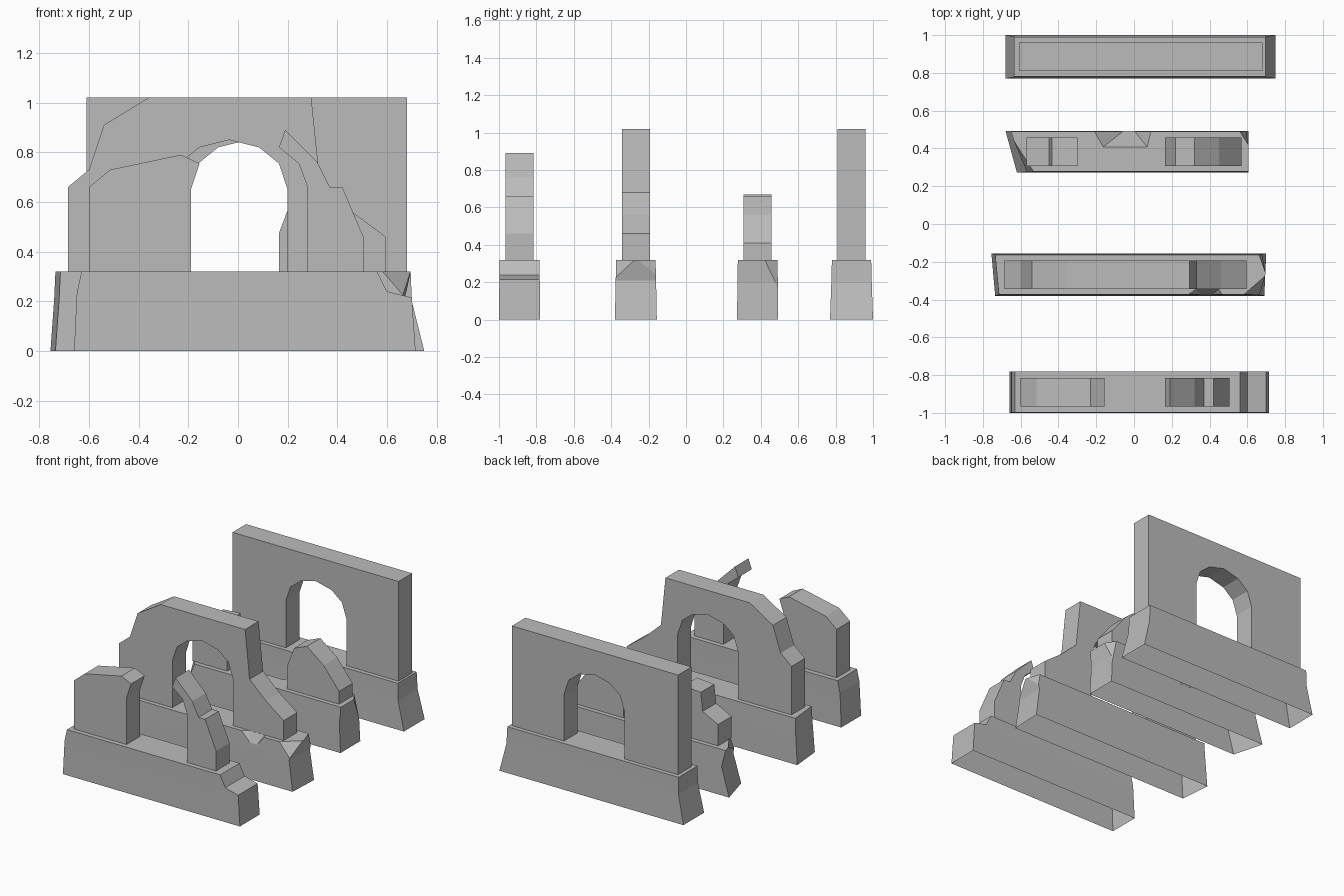
import bpy, bmesh
from mathutils import Vector

cube = bpy.data.objects.get("Cube")
if cube:
    bpy.data.objects.remove(cube, do_unlink=True)

stone = bpy.data.materials.new("grey stone")
stone.use_nodes = True
GREY = (0.5, 0.5, 0.5, 1)
stone.diffuse_color = GREY
stone.node_tree.nodes["Principled BSDF"].inputs["Base Color"].default_value = GREY

TOP = 0.32          # top of every plinth
HALF = 0.075        # half thickness of the walls
# One half of the arch, from springing to crown, relative to its centre
ARCH = [(0.235, TOP), (0.235, 0.65), (0.2, 0.755), (0.12, 0.82), (0, 0.85)]


def finish(name, bm):
    bmesh.ops.recalc_face_normals(bm, faces=bm.faces)
    mesh = bpy.data.meshes.new(name)
    bm.to_mesh(mesh)
    bm.free()
    mesh.materials.append(stone)
    obj = bpy.data.objects.new(name, mesh)
    bpy.context.collection.objects.link(obj)
    return obj


def wall(name, y, outline):
    """Extrude an x-z outline through the wall thickness."""
    bm = bmesh.new()
    face = bm.faces.new([bm.verts.new((x, y - HALF, z)) for x, z in outline])
    ext = bmesh.ops.extrude_face_region(bm, geom=[face])
    moved = [v for v in ext["geom"] if isinstance(v, bmesh.types.BMVert)]
    bmesh.ops.translate(bm, verts=moved, vec=(0, 2 * HALF, 0))
    return finish(name, bm)


def arch_at(cx):
    """Arch opening from its right jamb over the crown to its left jamb."""
    return [(cx + x, z) for x, z in ARCH] + [(cx - x, z) for x, z in ARCH[-2::-1]]


def plinth(name, y, levels, slant=(0, 0), cuts=(), wedge=None):
    """Loft rectangles (z, left x, right x, half depth), then break corners off."""
    bm = bmesh.new()
    rings = []
    for z, x0, x1, d in levels:
        corners = [(x0 + slant[0], -d), (x1 + slant[1], -d), (x1, d), (x0, d)]
        rings.append([bm.verts.new((x, y + dy, z)) for x, dy in corners])
    for a, b in zip(rings, rings[1:]):
        for i in range(4):
            j = (i + 1) % 4
            bm.faces.new((a[i], a[j], b[j], b[i]))
    bm.faces.new(rings[0][::-1])
    bm.faces.new(rings[-1])
    middle = Vector((0, y, 0.1))
    for points in cuts:
        a, b, c = map(Vector, points)
        normal = (b - a).cross(c - a)
        if normal.dot(middle - a) > 0:
            normal.negate()
        geom = bm.verts[:] + bm.edges[:] + bm.faces[:]
        cut = bmesh.ops.bisect_plane(bm, geom=geom, plane_co=a, plane_no=normal,
                                     clear_outer=True)
        rim = [e for e in cut["geom_cut"] if isinstance(e, bmesh.types.BMEdge)]
        bmesh.ops.holes_fill(bm, edges=rim)
    obj = finish(name, bm)

    # Chip broken out of the upper edge
    if wedge:
        cutter_bm = bmesh.new()
        for p in wedge:
            cutter_bm.verts.new(p)
        bmesh.ops.convex_hull(cutter_bm, input=cutter_bm.verts)
        cutter = finish(name + "_cutter", cutter_bm)
        cutter.hide_render = True
        mod = obj.modifiers.new("chip", "BOOLEAN")
        mod.operation, mod.solver, mod.object = "DIFFERENCE", "EXACT", cutter
        graph = bpy.context.evaluated_depsgraph_get()
        obj.data = bpy.data.meshes.new_from_object(obj.evaluated_get(graph))
        obj.modifiers.clear()
        bpy.data.objects.remove(cutter, do_unlink=True)

    # Plinths are hollow underneath
    bm = bmesh.new()
    bm.from_mesh(obj.data)
    under = [f for f in bm.faces if all(v.co.z < 0.001 for v in f.verts)]
    bmesh.ops.delete(bm, geom=under, context="FACES")
    bm.to_mesh(obj.data)
    bm.free()


# Front ruin: two separate stumps on a plinth with a broken end
Y1 = -0.89
plinth("front_plinth", Y1, [(0, -0.66, 0.715, 0.11), (0.215, -0.65, 0.70, 0.108),
                            (0.24, -0.648, 0.60, 0.108), (TOP, -0.63, 0.56, 0.108)])
wall("front_left_stump", Y1, [(-0.6, TOP), (-0.6, 0.66), (-0.515, 0.73), (-0.23, 0.79),
                              (-0.155, 0.755), (-0.19, 0.65), (-0.19, TOP)])
wall("front_right_stump", Y1, [(0.28, TOP), (0.28, 0.66), (0.245, 0.755), (0.165, 0.82),
                               (0.19, 0.89), (0.32, 0.76), (0.37, 0.66), (0.42, 0.66),
                               (0.505, 0.46), (0.505, TOP)])

# Second ruin: the arch survives, the shoulders have crumbled
Y2 = -0.268
plinth("second_plinth", Y2, [(0, -0.755, 0.70, 0.112), (0.21, -0.74, 0.67, 0.108),
                             (TOP, -0.735, 0.70, 0.105)], slant=(0.02, -0.01),
       cuts=[[(0.58, -0.375, TOP), (0.70, -0.27, TOP), (0.67, -0.375, 0.22)],
             [(0.66, -0.155, TOP), (0.70, -0.27, TOP), (0.68, -0.155, 0.22)]],
       wedge=[(0.23, -0.4, 0.34), (0.5, -0.4, 0.34), (0.46, -0.335, 0.34),
              (0.32, -0.335, 0.34), (0.38, -0.4, 0.2)])
wall("second_arch_wall", Y2, [(-0.685, TOP), (-0.685, 0.66), (-0.6, 0.73), (-0.54, 0.91),
                              (-0.36, 1.02), (0.295, 1.02), (0.33, 0.68), (0.46, 0.56),
                              (0.595, 0.46), (0.595, TOP)] + arch_at(-0.035))

# Third ruin: low remains on a chipped, slanting plinth
Y3 = 0.383
plinth("third_plinth", Y3, [(0, -0.68, 0.605, 0.11), (0.2, -0.62, 0.595, 0.108),
                            (TOP, -0.65, 0.605, 0.106)], slant=(0.06, 0),
       cuts=[[(-0.53, 0.275, TOP), (-0.61, 0.4, TOP), (-0.58, 0.275, 0.2)],
             [(0.56, 0.49, TOP), (0.605, 0.42, TOP), (0.6, 0.49, 0.15)]],
       wedge=[(-0.25, 0.52, 0.34), (0.11, 0.52, 0.34), (0.08, 0.395, 0.34),
              (-0.18, 0.395, 0.34), (-0.02, 0.52, 0.15)])
wall("third_left_stump", Y3, [(-0.57, TOP), (-0.57, 0.47), (-0.45, 0.53), (-0.435, 0.66),
                              (-0.3, 0.67), (-0.3, TOP)])
wall("third_right_stump", Y3, [(0.165, TOP), (0.165, 0.475), (0.22, 0.62), (0.32, 0.66),
                               (0.45, 0.56), (0.57, 0.41), (0.57, TOP)])

# Rear wall: intact
Y4 = 0.885
plinth("rear_plinth", Y4, [(0, -0.68, 0.75, 0.115), (0.2, -0.637, 0.70, 0.108),
                           (TOP, -0.635, 0.695, 0.105)])
wall("rear_arch_wall", Y4, [(-0.61, TOP), (-0.61, 1.02), (0.68, 1.02), (0.68, TOP)]
     + arch_at(0.04))
